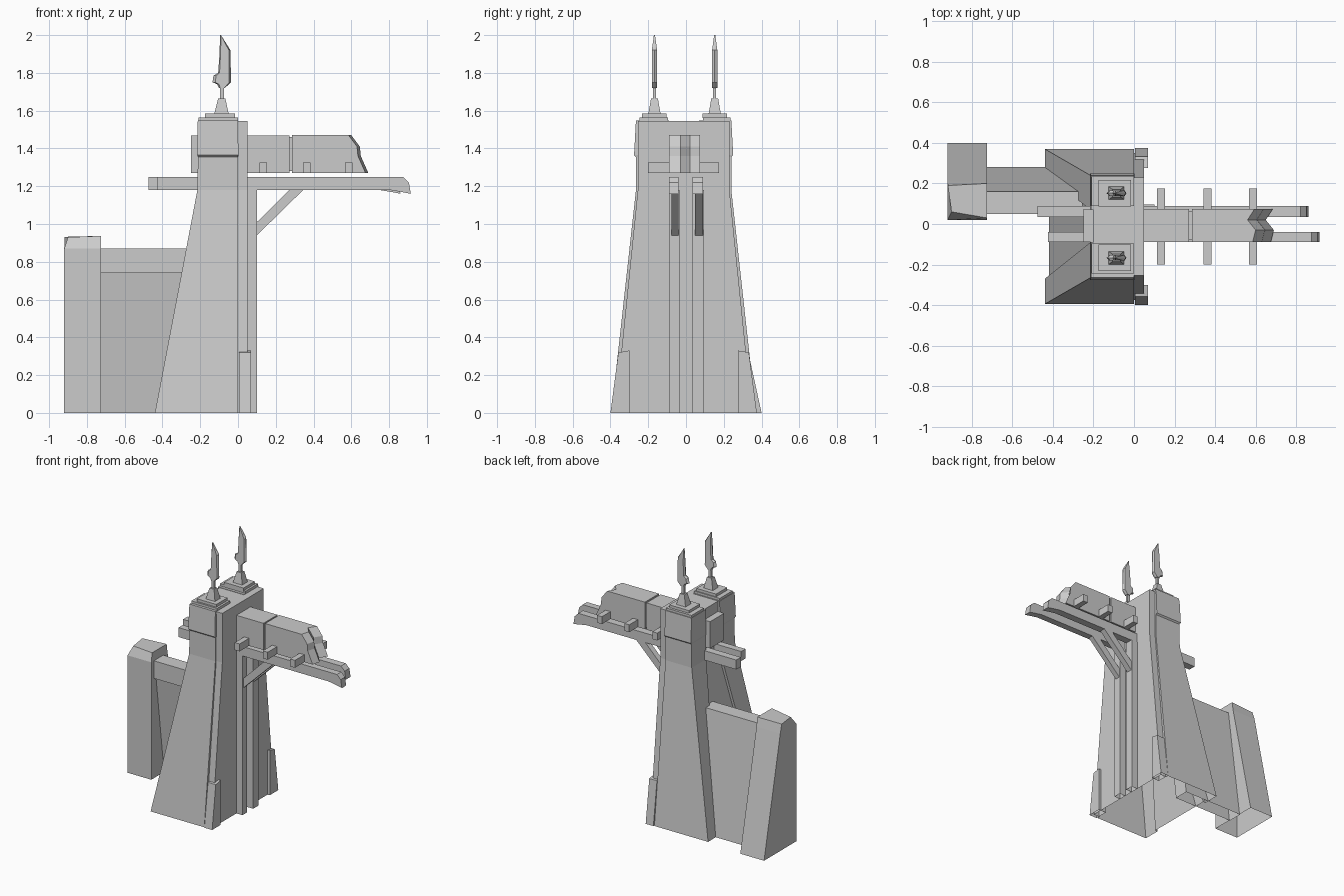
import bpy, bmesh

cube = bpy.data.objects.get("Cube")
if cube:
    bpy.data.objects.remove(cube, do_unlink=True)

stone = bpy.data.materials.new("plain_grey")
stone.use_nodes = True
GREY = (0.6, 0.6, 0.6, 1)
stone.diffuse_color = GREY
stone.node_tree.nodes["Principled BSDF"].inputs["Base Color"].default_value = GREY


def finish(name, bm):
    """Orient the faces, leave parts on the ground open below, add the object."""
    bmesh.ops.recalc_face_normals(bm, faces=bm.faces)
    base = [f for f in bm.faces if all(v.co.z < 0.001 for v in f.verts)]
    bmesh.ops.delete(bm, geom=base, context="FACES")
    mesh = bpy.data.meshes.new(name)
    bm.to_mesh(mesh)
    bm.free()
    mesh.materials.append(stone)
    obj = bpy.data.objects.new(name, mesh)
    bpy.context.collection.objects.link(obj)


def loft(name, rings):
    """Skin a closed solid through rings with equal point counts."""
    bm = bmesh.new()
    loops = [[bm.verts.new(p) for p in ring] for ring in rings]
    n = len(loops[0])
    for a, b in zip(loops, loops[1:]):
        for i in range(n):
            j = (i + 1) % n
            bm.faces.new((a[i], a[j], b[j], b[i]))
    bm.faces.new(loops[0])
    bm.faces.new(loops[-1])
    finish(name, bm)


def rect(x0, x1, y0, y1, z):
    return [(x0, y0, z), (x1, y0, z), (x1, y1, z), (x0, y1, z)]


def box(name, x, y, z):
    loft(name, [rect(*x, *y, z[0]), rect(*x, *y, z[1])])


def slab_xz(name, profile, y0, y1):
    loft(name, [[(x, y, z) for x, z in profile] for y in (y0, y1)])


def slab_yz(name, profile, x0, x1):
    loft(name, [[(x, y, z) for y, z in profile] for x in (x0, x1)])


def section(x0, y0, y1, inset, panel_x, panel_y0, panel_y1, z):
    """Tower section: stepped face on +x, shallow recess between legs on -x."""
    outline = [(x0, y0), (0, y0), (0, y0 + inset), (0.05, y0 + inset),
               (0.05, y1 - inset), (0, y1 - inset), (0, y1), (x0, y1),
               (x0, panel_y1), (panel_x, panel_y1), (panel_x, panel_y0), (x0, panel_y0)]
    return [(x, y, z) for x, y in outline]


# Tapered tower and the core that rises between its heads
loft("tower_body", [section(-0.44, -0.395, 0.37, 0.02, -0.42, -0.27, 0.25, 0),
                    section(-0.215, -0.265, 0.24, 0.01, -0.195, -0.09, 0.07, 1.18)])
box("tower_core", (-0.2, 0.05), (-0.255, 0.23), (1.18, 1.545))

# Twin tower heads with finials
blade = [(-0.095, 2.0), (-0.04, 1.92), (-0.037, 1.75), (-0.07, 1.72), (-0.1, 1.72),
         (-0.11, 1.74), (-0.135, 1.75), (-0.13, 1.785), (-0.105, 1.8), (-0.098, 1.9)]
for side, y0, y1, yc in (("front", -0.265, -0.09, -0.167), ("back", 0.07, 0.24, 0.152)):
    out0, out1 = (y0 - 0.01, y1) if side == "front" else (y0, y1 + 0.01)
    loft(side + "_head", [rect(-0.215, 0, y0, y1, 1.18), rect(-0.212, 0, y0, y1, 1.355),
                          rect(-0.216, 0.002, out0, out1, 1.365),
                          rect(-0.213, 0, y0, y1, 1.548)])
    box(side + "_cap", (-0.21, 0), (y0 + 0.02, y1 - 0.005), (1.54, 1.565))
    box(side + "_cap_plate", (-0.175, -0.015), (yc - 0.065, yc + 0.065), (1.56, 1.585))
    loft(side + "_finial_foot", [rect(-0.125, -0.05, yc - 0.032, yc + 0.032, 1.585),
                                 rect(-0.105, -0.067, yc - 0.018, yc + 0.018, 1.665)])
    box(side + "_finial_stem", (-0.095, -0.075), (yc - 0.008, yc + 0.008), (1.66, 1.73))
    # Blade with a raised middle and sharp edges, thinner at the tip
    loft(side + "_finial_blade", [[(-0.075 + (x + 0.075) * scale,
                                    yc + sign * (0.003 if z > 1.95 else 0.014), z)
                                   for x, z in blade]
                                  for sign, scale in ((-1, 0.75), (0, 1), (1, 0.75))])

# Corner buttresses
for side, outer0, outer1, inner in (("front", -0.4, -0.358, -0.3), ("back", 0.375, 0.333, 0.275)):
    slab_yz(side + "_buttress", [(outer0, 0), (inner, 0), (inner, 0.33), (outer1, 0.32)], 0.005, 0.068)

# Upright rails, braces and long rails
for side, y0, y1 in (("front", -0.09, -0.035), ("back", 0.035, 0.095)):
    box(side + "_upright", (0.05, 0.1), (y0, y1), (0, 1.18))
    brace = [(0.1, 0.94), (0.1, 1.01), (0.27, 1.18), (0.345, 1.18)]
    slab_xz(side + "_brace", brace, y0 + 0.012, y1 - 0.005)
    start, end = (-0.425, 0.915) if side == "front" else (-0.475, 0.86)
    rail = [(start, 1.18), (start, 1.25), (end - 0.04, 1.25), (end - 0.01, 1.22),
            (end, 1.16), (end - 0.05, 1.17), (end - 0.11, 1.18)]
    slab_xz(side + "_long_rail", rail, y0, y1 - 0.005)

# Boxed beam in two lengths with a ragged broken end
box("beam_stub", (-0.25, -0.19), (-0.09, 0.075), (1.27, 1.468))
box("beam_inner", (0.04, 0.272), (-0.09, 0.075), (1.27, 1.468))
box("beam_joint", (0.27, 0.287), (-0.08, 0.065), (1.28, 1.46))
loft("beam_outer", [[(x, y, z) for x, z in ((0.285, 1.27), (0.285, 1.47), (0.595 + d, 1.47),
                                            (0.64 + d, 1.41), (0.645 + d, 1.36), (0.685 + d, 1.27))]
                    for y, d in ((-0.09, -0.01), (-0.03, 0.005), (0.02, -0.035), (0.075, 0))])

# Cross bars under the beam
for i, x in enumerate((0.133, 0.363, 0.587)):
    box(f"cross_bar_{i + 1}", (x - 0.02, x + 0.02), (-0.2, 0.175), (1.27, 1.325))

# Side wall with an overhanging ledge
wall = [(0.05, 0.87), (0.16, 0.87), (0.28, 0), (0.17, 0), (0.075, 0.74), (0.05, 0.74)]
slab_yz("side_wall", wall, -0.73, -0.24)

# End pillar with battered back and a chipped top corner
loft("end_pillar", [rect(-0.92, -0.725, 0.02, 0.4, 0), rect(-0.92, -0.725, 0.02, 0.21, 0.87),
                    [(-0.9, 0.06, 0.93), (-0.725, 0.03, 0.937),
                     (-0.725, 0.2, 0.937), (-0.918, 0.19, 0.932)]])
